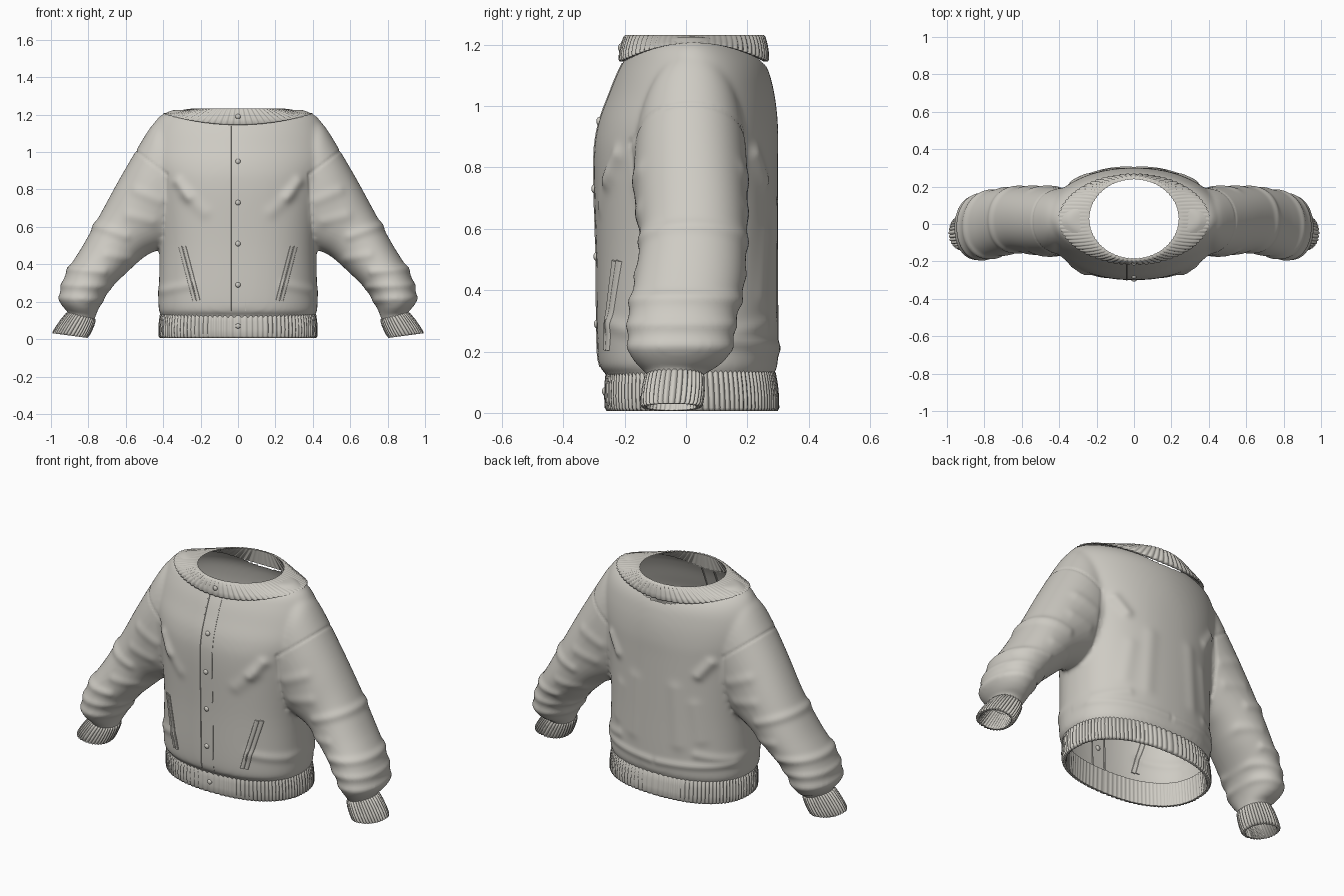
import bpy, bmesh, math
from mathutils import Vector
from mathutils.bvhtree import BVHTree

cube = bpy.data.objects.get("Cube")
if cube:
    bpy.data.objects.remove(cube, do_unlink=True)

cloth = bpy.data.materials.new("warm_grey_cloth")
cloth.use_nodes = True
COLOUR = (0.62, 0.60, 0.55, 1)
cloth.diffuse_color = COLOUR
cloth.node_tree.nodes["Principled BSDF"].inputs["Base Color"].default_value = COLOUR


def finish(bm, name, angle=50):
    """Turn a bmesh into a smooth shaded object."""
    bmesh.ops.recalc_face_normals(bm, faces=bm.faces)
    mesh = bpy.data.meshes.new(name)
    bm.to_mesh(mesh)
    bm.free()
    ob = bpy.data.objects.new(name, mesh)
    bpy.context.collection.objects.link(ob)
    mesh.materials.append(cloth)
    bpy.ops.object.select_all(action='DESELECT')
    ob.select_set(True)
    bpy.context.view_layer.objects.active = ob
    bpy.ops.object.shade_smooth_by_angle(angle=math.radians(angle))
    return ob


def spline(keys, steps):
    """Catmull-Rom interpolation through tuples."""
    out = []
    for i in range(len(keys) - 1):
        quad = [keys[max(i - 1, 0)], keys[i], keys[i + 1], keys[min(i + 2, len(keys) - 1)]]
        for k in range(steps):
            t = k / steps
            out.append(tuple(b + 0.5 * t * (c - a + t * (2 * a - 5 * b + 4 * c - d + t * (3 * (b - c) + d - a)))
                             for a, b, c, d in zip(*quad)))
    return out + [keys[-1]]


def oval(centre, u, v, count, power=2.0):
    ring = []
    for i in range(count):
        a = math.tau * i / count
        c, s = math.cos(a), math.sin(a)
        ring.append(centre + u * math.copysign(abs(c) ** (2 / power), c)
                    + v * math.copysign(abs(s) ** (2 / power), s))
    return ring


def loft(bm, rings, caps=True, loop=False):
    rows = [[bm.verts.new(p) for p in r] for r in rings]
    n = len(rows[0])
    pairs = list(zip(rows, rows[1:])) + ([(rows[-1], rows[0])] if loop else [])
    for a, b in pairs:
        for i in range(n):
            bm.faces.new((a[i], a[(i + 1) % n], b[(i + 1) % n], b[i]))
    if caps:
        bm.faces.new(rows[0])
        bm.faces.new(rows[-1])


def flat_frame(z, hx, front, back):
    return (Vector((0, (front + back) / 2, z)), Vector((hx, 0, 0)), Vector((0, (back - front) / 2, 0)))


def sleeve_frame(side, xo, zo, xi, zi, front, back):
    outer, inner = Vector((side * xo, 0, zo)), Vector((side * xi, 0, zi))
    return ((outer + inner) / 2 + Vector((0, (front + back) / 2, 0)),
            (outer - inner) / 2, Vector((0, (back - front) / 2, 0)))


# Shell: torso and both sleeves, fused into one cloth surface
# torso: height, half width, front, back, squareness
TORSO = [(0.07, 0.40, -0.25, 0.28, 2.3), (0.13, 0.41, -0.26, 0.285, 2.3),
         (0.18, 0.425, -0.287, 0.30, 2.3), (0.5, 0.42, -0.292, 0.30, 2.3),
         (0.8, 0.45, -0.30, 0.30, 2.2), (0.93, 0.49, -0.288, 0.30, 2.0),
         (1.04, 0.49, -0.25, 0.288, 1.9), (1.13, 0.46, -0.212, 0.262, 1.9),
         (1.19, 0.42, -0.17, 0.21, 1.9), (1.226, 0.35, -0.08, 0.12, 2.0)]
# sleeve: outer x z, inner x z, front, back
SLEEVE = [(0.42, 1.18, 0.24, 0.64, -0.14, 0.18), (0.47, 1.13, 0.30, 0.55, -0.165, 0.195),
          (0.55, 1.0, 0.37, 0.50, -0.17, 0.20),
          (0.64, 0.845, 0.43, 0.475, -0.16, 0.20), (0.73, 0.68, 0.50, 0.44, -0.15, 0.198),
          (0.83, 0.50, 0.59, 0.36, -0.168, 0.19), (0.92, 0.35, 0.68, 0.27, -0.188, 0.165),
          (0.955, 0.22, 0.735, 0.18, -0.185, 0.145), (0.93, 0.165, 0.755, 0.14, -0.155, 0.105),
          (0.905, 0.135, 0.765, 0.11, -0.125, 0.055), (0.95, 0.085, 0.785, 0.06, -0.13, 0.045)]
bm = bmesh.new()
loft(bm, [oval(*flat_frame(*k[:4]), 96, k[4]) for k in spline(TORSO, 6)])
for side in (-1, 1):
    loft(bm, [oval(*sleeve_frame(side, *k), 64, 2.1) for k in spline(SLEEVE, 6)])
shell = finish(bm, "jacket_shell")
remesh = shell.modifiers.new("fuse", 'REMESH')
remesh.mode = 'VOXEL'
remesh.voxel_size = 0.011
smooth = shell.modifiers.new("soften", 'SMOOTH')
smooth.iterations = 12
fused = shell.evaluated_get(bpy.context.evaluated_depsgraph_get())
bm = bmesh.new()
bm.from_mesh(fused.to_mesh())
fused.to_mesh_clear()
bpy.data.objects.remove(shell, do_unlink=True)

# Folds as ridges: x z to x z, width, height, face (-1 front, 1 back, 0 both)
FOLDS = [(0.26, 0.76, 0.32, 0.84, 0.028, 0.013, 0), (0.18, 0.68, 0.28, 0.77, 0.035, 0.006, -1),
         (0.15, 0.34, 0.13, 0.66, 0.04, 0.006, 1), (0.27, 0.38, 0.24, 0.58, 0.035, 0.005, 1),
         (0.02, 0.21, 0.40, 0.23, 0.02, 0.008, 1), (0.25, 0.29, 0.40, 0.26, 0.025, 0.007, 0),
         (0.42, 0.74, 0.54, 0.79, 0.03, 0.006, 0), (0.46, 0.63, 0.58, 0.66, 0.03, 0.006, 0),
         (0.60, 0.55, 0.80, 0.62, 0.025, 0.008, 0), (0.58, 0.43, 0.70, 0.45, 0.025, 0.006, 0),
         (0.72, 0.36, 0.95, 0.38, 0.022, 0.009, 0), (0.70, 0.28, 0.95, 0.29, 0.02, 0.007, 0),
         (0.74, 0.21, 0.96, 0.22, 0.02, 0.007, 0), (0.55, 1.01, 0.38, 0.88, 0.007, -0.004, 0),
         (0.38, 0.88, 0.40, 0.55, 0.007, -0.004, 0)]
bm.normal_update()
moves = []
for v in bm.verts:
    p, amount = Vector((abs(v.co.x), v.co.z)), 0
    for ax, az, bx, bz, width, height, face in FOLDS:
        if face * v.normal.y < 0:
            continue
        a, b = Vector((ax, az)), Vector((bx, bz))
        t = max(0, min(1, (p - a).dot(b - a) / (b - a).length_squared))
        amount += height * math.exp(-((p - a.lerp(b, t)).length / width) ** 2)
    moves.append((v, v.normal * amount))
for v, d in moves:
    v.co += d


# Open the hem, neck and wrists
def is_open(p):
    neck = p.z > 1.05 and (p.x / 0.265) ** 2 + ((p.y - 0.03) / 0.23) ** 2 < 1
    hem = p.z < 0.10 and abs(p.x) < 0.5
    wrist = abs(p.x) > 0.7 and p.z - 0.25 * (abs(p.x) - 0.87) < 0.09
    return neck or hem or wrist


bmesh.ops.delete(bm, geom=[v for v in bm.verts if is_open(v.co)], context='VERTS')
surface = BVHTree.FromBMesh(bm)
finish(bm, "jacket_shell", 80)


# Ribbed bands: hem, collar and cuffs; rise lifts the sides of the first edge
def ribbed_band(name, start, end, ribs, thick, power=2.0, rise=0.0):
    count = ribs * 6
    profile = [(0, -thick), (0, -0.3 * thick), (0.08, 0), (0.35, 0.003), (0.65, 0.003),
               (0.92, 0), (1, -0.3 * thick), (1, -thick)]
    rings = []
    for t, off in profile:
        c, u, v = (a.lerp(b, t) for a, b in zip(start, end))
        ring = oval(c, u * (1 + off / u.length), v * (1 + off / v.length), count, power)
        depth = 0.007 if off > -0.9 * thick else 0.003
        rings.append([p - (p - c).normalized() * depth * (0.5 - 0.5 * math.cos(math.tau * i / 6)) ** 2
                      + Vector((0, 0, rise * (1 - t) * math.cos(math.tau * i / count) ** 2))
                      for i, p in enumerate(ring)])
    bm = bmesh.new()
    loft(bm, rings, caps=False, loop=True)
    finish(bm, name, 70)


ribbed_band("hem_band", flat_frame(0.006, 0.425, -0.265, 0.305),
            flat_frame(0.14, 0.418, -0.262, 0.292), 100, 0.02, 2.3)
ribbed_band("collar_band", flat_frame(1.145, 0.41, -0.222, 0.272),
            flat_frame(1.232, 0.258, -0.203, 0.258), 72, 0.018, 2.0, 0.06)
for label, side in (("left", 1), ("right", -1)):
    ribbed_band(label + "_cuff", sleeve_frame(side, 0.917, 0.145, 0.757, 0.105, -0.135, 0.062),
                sleeve_frame(side, 0.997, 0.032, 0.80, 0.006, -0.15, 0.055), 34, 0.018, 2.2)


# Front details that lie on the cloth
def on_front(x, z, lift):
    hit = surface.ray_cast(Vector((x, -2, z)), Vector((0, 1, 0)))[0]
    return Vector((x, (hit.y if hit else -0.262) - lift, z))


def strip(name, path, width, lift, steps=40):
    """Raised strip laid on the front, running from one point to another."""
    a, b = (Vector(p) for p in path)
    side = Vector((b.y - a.y, a.x - b.x)).normalized() * width / 2
    bm = bmesh.new()
    rings = []
    for i in range(steps + 1):
        p = a.lerp(b, i / steps)
        rings.append([on_front(*(p + side * s), h)
                      for s, h in ((-1, -0.006), (-1, lift * 0.7), (-0.8, lift), (0, lift),
                                   (0.8, lift), (1, lift * 0.7), (1, -0.006))])
    loft(bm, rings)
    return finish(bm, name, 40)


strip("placket_edge", ((-0.04, 0.15), (-0.04, 1.14)), 0.008, 0.004)
strip("placket_stitching", ((0.04, 0.15), (0.04, 1.14)), 0.004, 0.0015)
for label, side in (("left", 1), ("right", -1)):
    low, high = Vector((side * 0.222, 0.205)), Vector((side * 0.298, 0.495))
    for part, shift in (("inner", -0.011), ("outer", 0.011)):
        move = Vector((shift * side, 0))
        strip(f"{label}_pocket_{part}_welt", (low + move, high + move), 0.019, 0.008, 24)

# Snap buttons down the placket
spots = [on_front(0, z, 0) for z in (0.29, 0.51, 0.73, 0.95)]
spots += [Vector((0, -0.264, 0.07)), Vector((0, -0.212, 1.19))]
for i, spot in enumerate(spots):
    bm = bmesh.new()
    bmesh.ops.create_uvsphere(bm, u_segments=20, v_segments=10, radius=0.014)
    for v in bm.verts:
        v.co = Vector((v.co.x, v.co.y * 0.7, v.co.z)) + spot
    finish(bm, f"button_{i + 1}")
